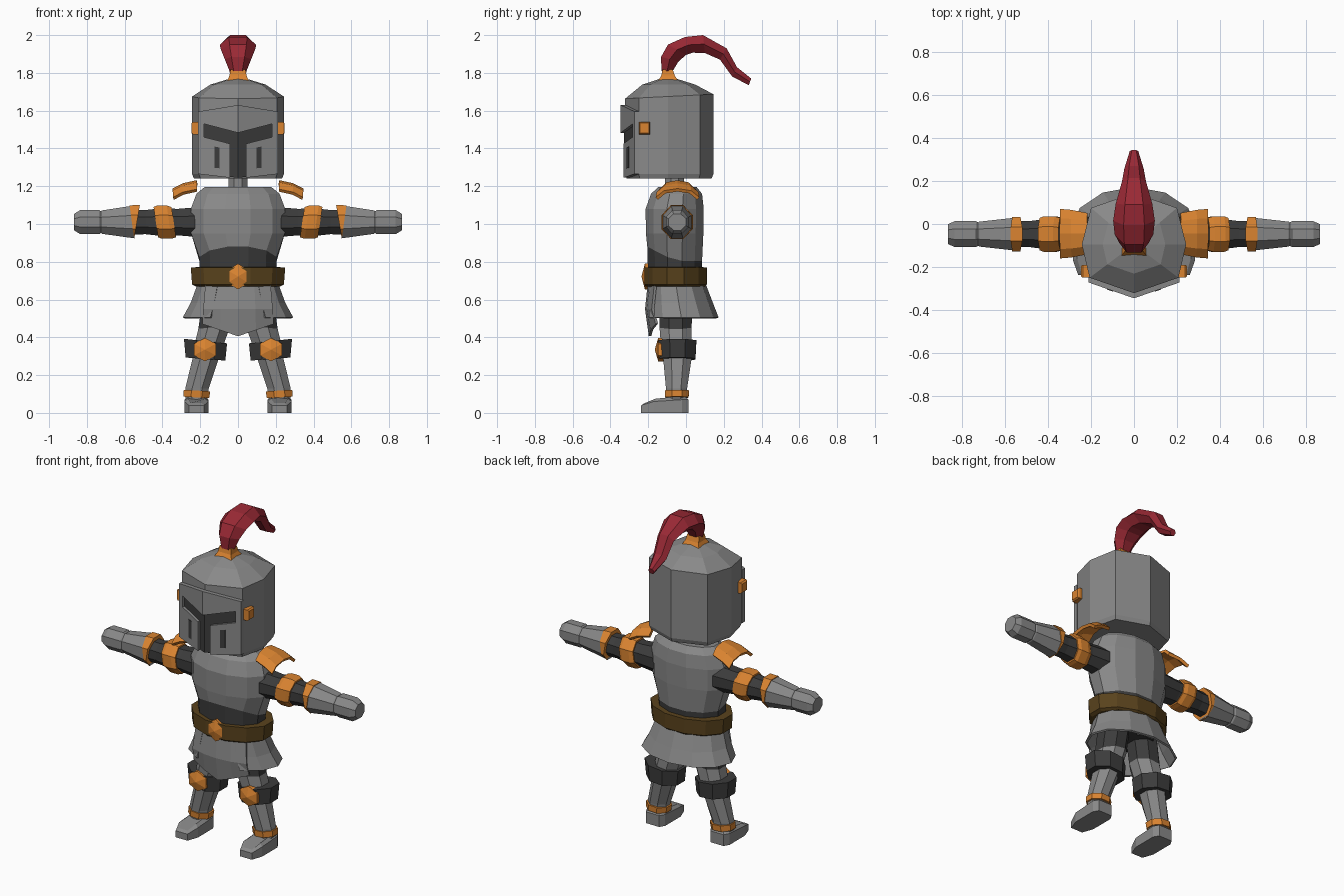
import bpy, bmesh, math
from mathutils import Vector as V


def material(name, rgb):
    m = bpy.data.materials.new(name)
    m.diffuse_color = (*rgb, 1)
    return m


STEEL = material("steel grey", (0.25, 0.25, 0.25))
DARK = material("dark grey", (0.045, 0.045, 0.045))
ORANGE = material("orange metal", (0.70, 0.23, 0.03))
RED = material("plume red", (0.32, 0.022, 0.035))
BROWN = material("belt brown", (0.10, 0.055, 0.012))


def ring(c, u, v, n=8, half=True):
    """Ellipse of n points around c; half puts flats, not corners, on the axes."""
    a0, k = (math.pi / n, 1 / math.cos(math.pi / n)) if half else (0, 1)
    c, u, v = V(c), V(u) * k, V(v) * k
    return [c + u * math.cos(a0 + i * 2 * math.pi / n) + v * math.sin(a0 + i * 2 * math.pi / n)
            for i in range(n)]


def flat_ring(x, y, z, rx, ry, n=8, half=True):
    return ring((x, y, z), (rx, 0, 0), (0, ry, 0), n, half)


def loft(name, rings, mats, bands=None, closed=True, mirror=False, thick=0):
    """Skin a list of rings; bands gives the material index of each step."""
    me = bpy.data.meshes.new(name)
    bm = bmesh.new()
    rows = [[bm.verts.new(p) for p in r] for r in rings]
    n = len(rows[0])
    for k in range(len(rows) - 1):
        for i in range(n if closed else n - 1):
            j = (i + 1) % n
            f = bm.faces.new((rows[k][i], rows[k][j], rows[k + 1][j], rows[k + 1][i]))
            f.material_index = bands[k] if bands else 0
    if closed:
        bm.faces.new(rows[0][::-1]).material_index = bands[0] if bands else 0
        bm.faces.new(rows[-1]).material_index = bands[-1] if bands else 0
    bmesh.ops.recalc_face_normals(bm, faces=bm.faces)
    bm.to_mesh(me)
    bm.free()
    for m in mats:
        me.materials.append(m)
    ob = bpy.data.objects.new(name, me)
    bpy.context.collection.objects.link(ob)
    if mirror:
        mod = ob.modifiers.new("mirror", "MIRROR")
        mod.use_mirror_merge = False
    if thick:
        mod = ob.modifiers.new("thickness", "SOLIDIFY")
        mod.thickness = thick
        mod.offset = 0
    return ob


def arm_part(name, steps, mat, n=8):
    """steps: x, half depth, half height, tilt of the top along x."""
    loft(name, [ring((x, -0.047, 1.01), (0, ry, 0), (t, 0, rz), n) for x, ry, rz, t in steps],
         [mat], mirror=True)


def leg_part(name, steps, mats, bands=None):
    """steps: x, y, z, half width, half depth, slope of the ring across x."""
    loft(name, [ring((x, y, z), (rx, 0, s), (0, ry, 0)) for x, y, z, rx, ry, s in steps],
         mats, bands, mirror=True)


def stud(name, x, y, z, rx, rz, depth, mirror=False):
    """Faceted six-sided boss facing forward."""
    def hexagon(yy, k):
        return [V((x + rx * k * math.sin(i * math.pi / 3) / 0.866, yy,
                   z + rz * k * math.cos(i * math.pi / 3))) for i in range(6)]
    loft(name, [hexagon(y + 0.03, 1), hexagon(y, 1), hexagon(y - depth, 0.03)],
         [ORANGE], mirror=mirror)


# Helmet shell with a pointed front and a low dome
half_plan = [(0, -0.322), (0.207, -0.25), (0.243, -0.095), (0.2, 0.075), (0, 0.145)]
plan = half_plan + [(-x, y) for x, y in half_plan[3:0:-1]]


def helm_ring(scale, z, slope=0.0):
    return [V((x * scale, -0.095 + (y + 0.095) * scale, z + slope * (y + 0.095))) for x, y in plan]


loft("helmet", [helm_ring(0.96, 1.24), helm_ring(1, 1.265), helm_ring(1, 1.675, 0.05),
                helm_ring(0.6, 1.738), helm_ring(0.2, 1.768)], [STEEL])


# Visor plates that follow the angled face
def face_plate(name, outline, front, back, mat):
    def layer(off):
        return [V((x, -0.322 + 0.348 * x - off, z)) for x, z in outline]
    loft(name, [layer(back), layer(front)], [mat], mirror=True)


face_plate("visor_opening", [(0, 1.245), (0.19, 1.265), (0.195, 1.56), (0, 1.56)],
           0.006, -0.003, DARK)
face_plate("visor", [(0, 1.63), (0.212, 1.595), (0.212, 1.265), (0.042, 1.245), (0.042, 1.425),
                     (0.18, 1.46), (0.18, 1.53), (0, 1.483)], 0.024, -0.003, STEEL)
face_plate("breath_slot", [(0.098, 1.295), (0.125, 1.297), (0.125, 1.41), (0.098, 1.405)],
           0.027, 0.020, DARK)
loft("visor_bolt", [ring((x, -0.22, 1.508), (0, 0.03 * k, 0), (0, 0, 0.033 * k), 4)
                    for x, k in ((0.2, 1), (0.238, 1), (0.247, 0.8))], [ORANGE], mirror=True)

# Plume holder and curved plume
loft("plume_holder", [flat_ring(0, -0.095, 1.75, 0.062, 0.058, 4),
                      flat_ring(0, -0.095, 1.785, 0.045, 0.036, 4),
                      flat_ring(0, -0.097, 1.818, 0.04, 0.027, 4)], [ORANGE])
# upper edge y, z, lower edge y, z, half width
plume = [(-0.13, 1.81, -0.07, 1.81, 0.045), (-0.132, 1.885, -0.04, 1.86, 0.07),
         (-0.095, 1.95, 0.0, 1.895, 0.09), (-0.005, 1.99, 0.035, 1.907, 0.097),
         (0.09, 2.0, 0.1, 1.905, 0.085), (0.215, 1.93, 0.18, 1.87, 0.056),
         (0.27, 1.83, 0.245, 1.78, 0.045), (0.345, 1.77, 0.333, 1.735, 0.02)]
loft("plume", [[V((0.5 * w, uy, uz)), V((w, (uy + ly) / 2, (uz + lz) / 2)), V((0.5 * w, ly, lz)),
                V((-0.5 * w, ly, lz)), V((-w, (uy + ly) / 2, (uz + lz) / 2)), V((-0.5 * w, uy, uz))]
               for uy, uz, ly, lz, w in plume], [RED])

# Neck and torso: breastplate with an arched lower edge over a dark waist
loft("neck", [flat_ring(0, -0.06, 1.16, 0.05, 0.05), flat_ring(0, -0.06, 1.26, 0.05, 0.05)], [STEEL])
hem = flat_ring(0, -0.06, 0.805, 0.205, 0.145, 12)
for p in hem:
    p.z += 0.075 * max(0, (-0.06 - p.y) / 0.145)
loft("torso", [flat_ring(0, -0.06, 0.70, 0.20, 0.14, 12), hem,
               flat_ring(0, -0.06, 0.95, 0.248, 0.152, 12),
               flat_ring(0, -0.06, 1.08, 0.25, 0.154, 12),
               flat_ring(0, -0.05, 1.16, 0.22, 0.135, 12),
               flat_ring(0, -0.045, 1.197, 0.175, 0.10, 12)],
     [STEEL, DARK], [1, 0, 0, 0, 0])

# Belt and buckle
loft("belt", [flat_ring(0, -0.055, 0.67, 0.225, 0.155, 12),
              flat_ring(0, -0.055, 0.68, 0.243, 0.166, 12),
              flat_ring(0, -0.055, 0.77, 0.25, 0.166, 12),
              flat_ring(0, -0.055, 0.772, 0.2, 0.13, 12)], [BROWN])
stud("buckle", 0, -0.218, 0.722, 0.055, 0.068, 0.017)

# Skirt, open at the front, with a pointed front panel
angles = [math.radians(30 + 30 * i) for i in range(11)]
loft("skirt", [[V((rx * math.sin(a), cy - ry * math.cos(a), z)) for a in angles]
               for z, rx, ry, cy in ((0.69, 0.205, 0.15, -0.055), (0.58, 0.245, 0.175, -0.038),
                                     (0.503, 0.287, 0.192, -0.025))],
     [STEEL], closed=False, thick=0.012)
cols = (-1, -0.5, 0, 0.5, 1)
loft("front_panel", [[V((w * c, y + 0.035 * c * c, z + drop * abs(c))) for c in cols]
                     for w, y, z, drop in ((0.17, -0.195, 0.69, 0), (0.182, -0.21, 0.55, 0),
                                           (0.187, -0.19, 0.407, 0.065))],
     [STEEL], closed=False, thick=0.014)

# Legs
leg_part("thigh", [(0.09, -0.055, 0.69, 0.085, 0.09, 0), (0.125, -0.055, 0.455, 0.085, 0.085, -0.01),
                   (0.165, -0.05, 0.32, 0.075, 0.08, 0)], [STEEL, DARK], [1, 0])
leg_part("hips", [(0.06, -0.055, 0.58, 0.10, 0.10, 0), (0.06, -0.055, 0.71, 0.12, 0.11, 0)], [DARK])
leg_part("knee_band", [(0.172, -0.045, 0.285, 0.105, 0.095, 0.008),
                       (0.172, -0.045, 0.38, 0.114, 0.10, 0.012)], [DARK])
stud("knee_cap", 0.175, -0.147, 0.335, 0.058, 0.062, 0.018, True)
leg_part("shin", [(0.22, -0.05, 0.07, 0.058, 0.052, 0), (0.217, -0.05, 0.13, 0.062, 0.056, 0),
                  (0.165, -0.045, 0.31, 0.07, 0.078, 0)], [STEEL])
leg_part("ankle_band", [(0.221, -0.048, 0.082, 0.068, 0.062, 0.004),
                        (0.217, -0.048, 0.118, 0.07, 0.064, 0.004)], [ORANGE])
sole = [(-0.04, -0.237), (0.04, -0.237), (0.064, -0.17), (0.064, -0.02), (0.045, 0.012),
        (-0.045, 0.012), (-0.064, -0.02), (-0.064, -0.17)]
loft("foot", [[V((0.22 + x, y, 0)) for x, y in sole],
              [V((0.22 + x, y, 0.04 + 0.03 * min(1, (y + 0.237) / 0.1))) for x, y in sole],
              [V((0.22 + x * 0.7, -0.11 + (y + 0.11) * 0.85,
                  0.052 + 0.035 * min(1, (y + 0.237) / 0.1))) for x, y in sole]],
     [STEEL], mirror=True)

# Arms
arm_part("arm", [(0.2, 0.078, 0.08, 0), (0.32, 0.068, 0.07, 0), (0.4, 0.072, 0.074, 0),
                 (0.49, 0.06, 0.064, 0), (0.56, 0.06, 0.066, 0)], DARK)
arm_part("elbow_band", [(0.34, 0.075, 0.08, 0.012), (0.365, 0.083, 0.088, 0.012),
                        (0.415, 0.083, 0.088, 0.012), (0.435, 0.075, 0.08, 0.012)], ORANGE)
arm_part("cuff", [(0.535, 0.08, 0.09, -0.015), (0.562, 0.08, 0.089, 0.012)], ORANGE)
arm_part("gauntlet", [(0.555, 0.076, 0.086, 0.008), (0.72, 0.058, 0.062, 0),
                      (0.735, 0.048, 0.05, 0)], STEEL)
arm_part("hand", [(0.715, 0.048, 0.05, 0), (0.735, 0.06, 0.064, 0), (0.835, 0.06, 0.064, 0),
                  (0.867, 0.046, 0.044, 0)], STEEL)

# Shoulder plates: arched sheets sloping outward
arch = ((-1, 0), (-0.62, 0.034), (0, 0.045), (0.62, 0.034), (1, 0))
loft("shoulder_plate", [[V((x, -0.045 + w * a, z + h)) for a, h in arch]
                        for x, w, z in ((0.217, 0.09, 1.178), (0.29, 0.105, 1.162),
                                        (0.342, 0.11, 1.135))],
     [ORANGE], closed=False, mirror=True, thick=0.018)
